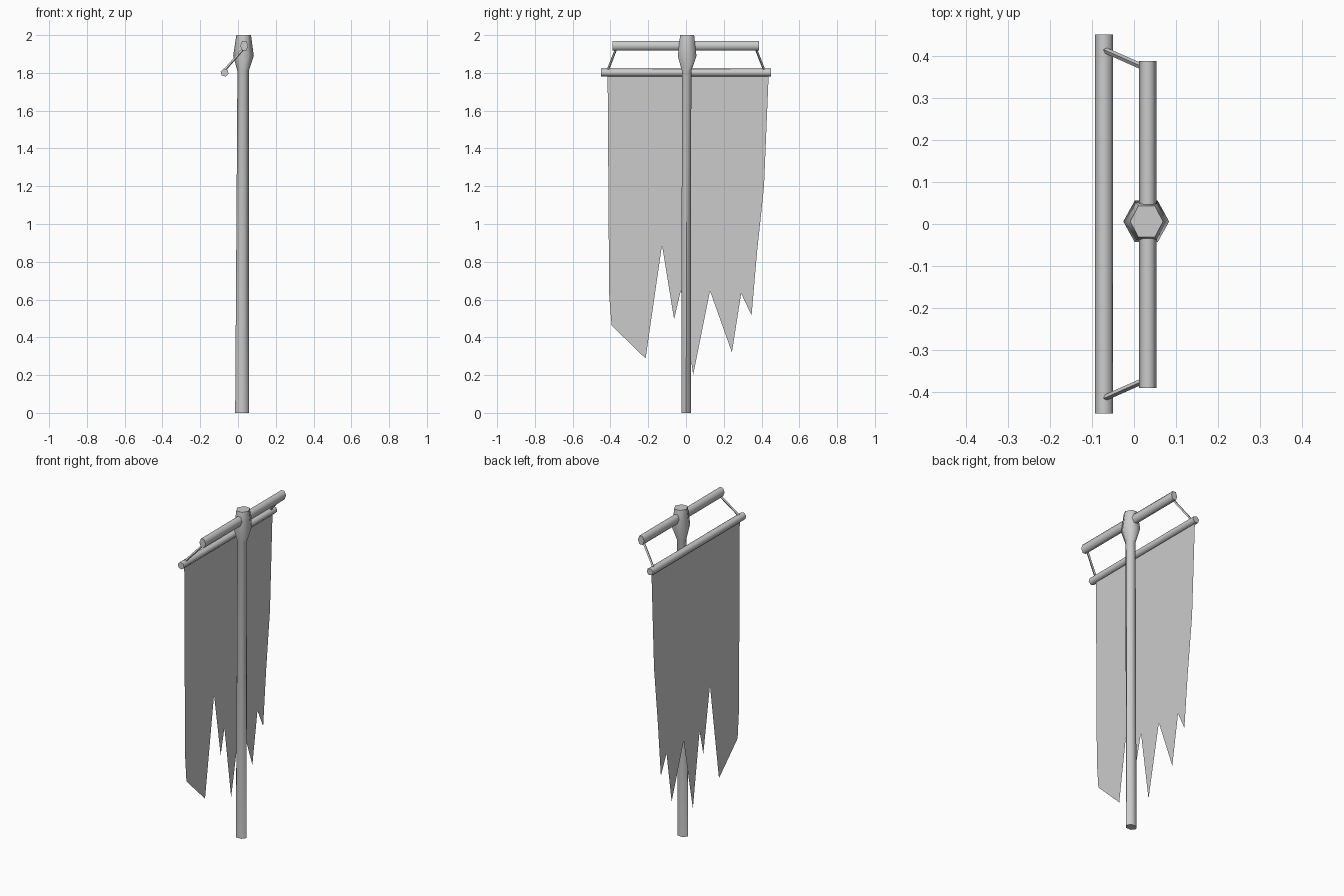
import bpy, bmesh, math
from mathutils import Vector, Matrix

if "Cube" in bpy.data.objects:
    bpy.data.objects.remove(bpy.data.objects["Cube"])


def finish(name, bm, smooth=True):
    bmesh.ops.recalc_face_normals(bm, faces=bm.faces)
    mesh = bpy.data.meshes.new(name)
    bm.to_mesh(mesh)
    bm.free()
    obj = bpy.data.objects.new(name, mesh)
    bpy.context.collection.objects.link(obj)
    if smooth:
        bpy.ops.object.select_all(action='DESELECT')
        obj.select_set(True)
        bpy.context.view_layer.objects.active = obj
        bpy.ops.object.shade_smooth_by_angle(angle=math.radians(63))
    return obj


def lathe_hex(name, rings):
    """Six-sided shaft from rings of (z, centre x, centre y, x radius, y radius)."""
    bm = bmesh.new()
    loops = []
    for z, cx, cy, rx, ry in rings:
        loops.append([bm.verts.new((cx + rx * math.cos(i * math.pi / 3),
                                    cy + ry * math.sin(i * math.pi / 3), z))
                      for i in range(6)])
    for a, b in zip(loops, loops[1:]):
        for i in range(6):
            j = (i + 1) % 6
            bm.faces.new((a[i], a[j], b[j], b[i]))
    bm.faces.new(loops[0])
    bm.faces.new(loops[-1])
    return finish(name, bm)


def rod(name, p, q, r, sides=6, twist=0.0):
    """Straight prism from p to q."""
    p, q = Vector(p), Vector(q)
    d = q - p
    bm = bmesh.new()
    bmesh.ops.create_cone(bm, cap_ends=True, segments=sides,
                          radius1=r, radius2=r, depth=d.length)
    turn = d.to_track_quat('Z', 'X').to_matrix().to_4x4()
    bm.transform(Matrix.Translation((p + q) / 2) @ turn
                 @ Matrix.Rotation(twist, 4, 'Z'))
    return finish(name, bm)


# Upright pole with its swollen head
lathe_hex("pole", [
    (0.00, 0.021, 0.001, 0.036, 0.028),
    (1.81, 0.027, 0.003, 0.030, 0.029),
    (1.89, 0.029, 0.006, 0.0545, 0.057),
    (2.00, 0.030, 0.006, 0.039, 0.043),
])

# Upper crossbar through the head, ridge upwards
bar = rod("upper_crossbar", (0, -0.39, 0), (0, 0.387, 0), 0.026)
top = max(v.co.z for v in bar.data.vertices)
side = max(v.co.x for v in bar.data.vertices)
for v in bar.data.vertices:
    v.co.z = v.co.z * 0.026 / top + 1.944
    v.co.x = v.co.x * 0.021 / side + 0.033

# Lower bar that carries the cloth
rod("lower_bar", (-0.071, -0.45, 1.802), (-0.071, 0.45, 1.802), 0.022,
    twist=math.radians(15))

# Thin struts joining the two bars
for s, label in ((-1, "a"), (1, "b")):
    rod("strut_" + label, (0.035, s * 0.367, 1.935),
        (-0.073, s * 0.415, 1.812), 0.007, sides=4)

# Torn cloth: flat sheet, outline as (y, z)
outline = [
    (-0.415, 1.80), (-0.41, 1.23), (-0.395, 0.915), (-0.407, 0.63),
    (-0.394, 0.463), (-0.328, 0.67), (-0.214, 0.288), (-0.127, 0.89),
    (-0.063, 0.495), (-0.027, 0.65), (0.038, 0.20), (0.127, 0.647),
    (0.243, 0.32), (0.292, 0.633), (0.347, 0.516), (0.376, 0.85),
    (0.413, 1.20), (0.438, 1.80),
]
bm = bmesh.new()
face = bm.faces.new([bm.verts.new((-0.073, y, z)) for y, z in outline])
bmesh.ops.triangulate(bm, faces=[face])
finish("torn_cloth", bm, smooth=False)
